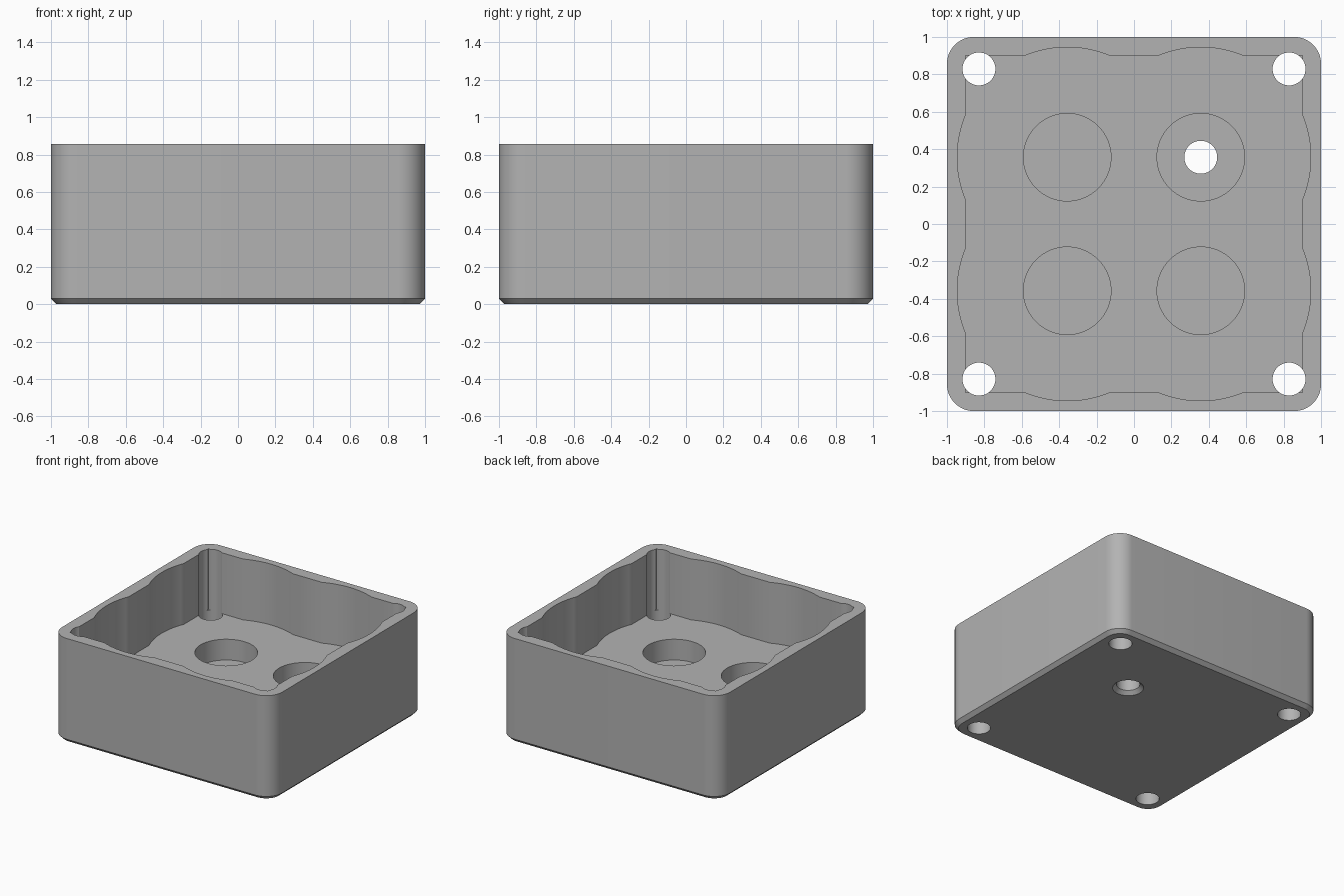
import bpy
import bmesh
import math

if "Cube" in bpy.data.objects:
    bpy.data.objects.remove(bpy.data.objects["Cube"])

HEIGHT, FLOOR, POCKET_FLOOR = 0.857, 0.357, 0.186
CHAMFER, CORNER_R = 0.029, 0.143
GRID, POCKET_R, LOBE_R = 0.357, 0.234, 0.588
HOLE_POS, HOLE_R, WALL = 0.829, 0.088, 0.9

grey = bpy.data.materials.new("grey plastic")
grey.diffuse_color = (0.45, 0.45, 0.45, 1)
grey.use_nodes = True
grey.node_tree.nodes["Principled BSDF"].inputs["Base Color"].default_value = grey.diffuse_color


def four_fold(side):
    """Repeat the points of one side around the z axis."""
    pts = []
    for k in range(4):
        c, s = ((1, 0), (0, 1), (-1, 0), (0, -1))[k]
        pts += [(x * c - y * s, x * s + y * c) for x, y in side]
    return pts


def rounded_square(half, r, n=12):
    arc = [math.pi / 2 * i / n for i in range(n + 1)]
    return four_fold([(half - r + r * math.cos(a), half - r + r * math.sin(a)) for a in arc])


def circle(x, y, r, n=48):
    return [(x + r * math.cos(math.tau * i / n), y + r * math.sin(math.tau * i / n)) for i in range(n)]


def loft(name, sections):
    """Closed solid through (outline, z) sections with equal point counts."""
    bm = bmesh.new()
    loops = [[bm.verts.new((x, y, z)) for x, y in pts] for pts, z in sections]
    n = len(loops[0])
    for a, b in zip(loops, loops[1:]):
        for i in range(n):
            j = (i + 1) % n
            bm.faces.new((a[i], a[j], b[j], b[i]))
    bm.faces.new(loops[0][::-1])
    bm.faces.new(loops[-1])
    bmesh.ops.recalc_face_normals(bm, faces=bm.faces)
    mesh = bpy.data.meshes.new(name)
    bm.to_mesh(mesh)
    bm.free()
    mesh.materials.append(grey)
    obj = bpy.data.objects.new(name, mesh)
    bpy.context.collection.objects.link(obj)
    return obj


# Outer body with rounded corners and chamfered foot
base = rounded_square(1 - CHAMFER, CORNER_R - CHAMFER)
body = rounded_square(1, CORNER_R)
box = loft("box", [(base, 0), (body, CHAMFER), (body, HEIGHT)])
cutters = []

# Scalloped cavity: square with two shallow lobes on each side
half_angle = math.acos((WALL - GRID) / LOBE_R)
side = [(WALL, -WALL)]
for cy in (-GRID, GRID):
    for i in range(17):
        a = half_angle * (i / 8 - 1)
        side.append((GRID + LOBE_R * math.cos(a), cy + LOBE_R * math.sin(a)))
outline = four_fold(side)
cutters.append(loft("cavity_cutter", [(outline, FLOOR), (outline, HEIGHT + 0.1)]))

for sx in (-1, 1):
    for sy in (-1, 1):
        # Round floor pockets
        p = circle(sx * GRID, sy * GRID, POCKET_R, 64)
        cutters.append(loft("pocket_cutter", [(p, POCKET_FLOOR), (p, FLOOR + 0.1)]))
        # Corner screw holes, running the full height
        h = circle(sx * HOLE_POS, sy * HOLE_POS, HOLE_R)
        cutters.append(loft("screw_hole_cutter", [(h, -0.1), (h, HEIGHT + 0.1)]))

# Cable hole through one pocket, chamfered underneath
wide = circle(GRID, GRID, HOLE_R + 2 * CHAMFER)
narrow = circle(GRID, GRID, HOLE_R)
cutters.append(loft("cable_hole_cutter", [(wide, -CHAMFER), (narrow, CHAMFER), (narrow, FLOOR)]))

# Cut everything out of the body
bpy.context.view_layer.objects.active = box
box.select_set(True)
for cutter in cutters:
    cutter.hide_render = True
    mod = box.modifiers.new("cut", 'BOOLEAN')
    mod.operation, mod.solver, mod.object = 'DIFFERENCE', 'EXACT', cutter
    bpy.ops.object.modifier_apply(modifier=mod.name)
    bpy.data.objects.remove(cutter)

bpy.ops.object.shade_smooth_by_angle(angle=math.radians(25))
